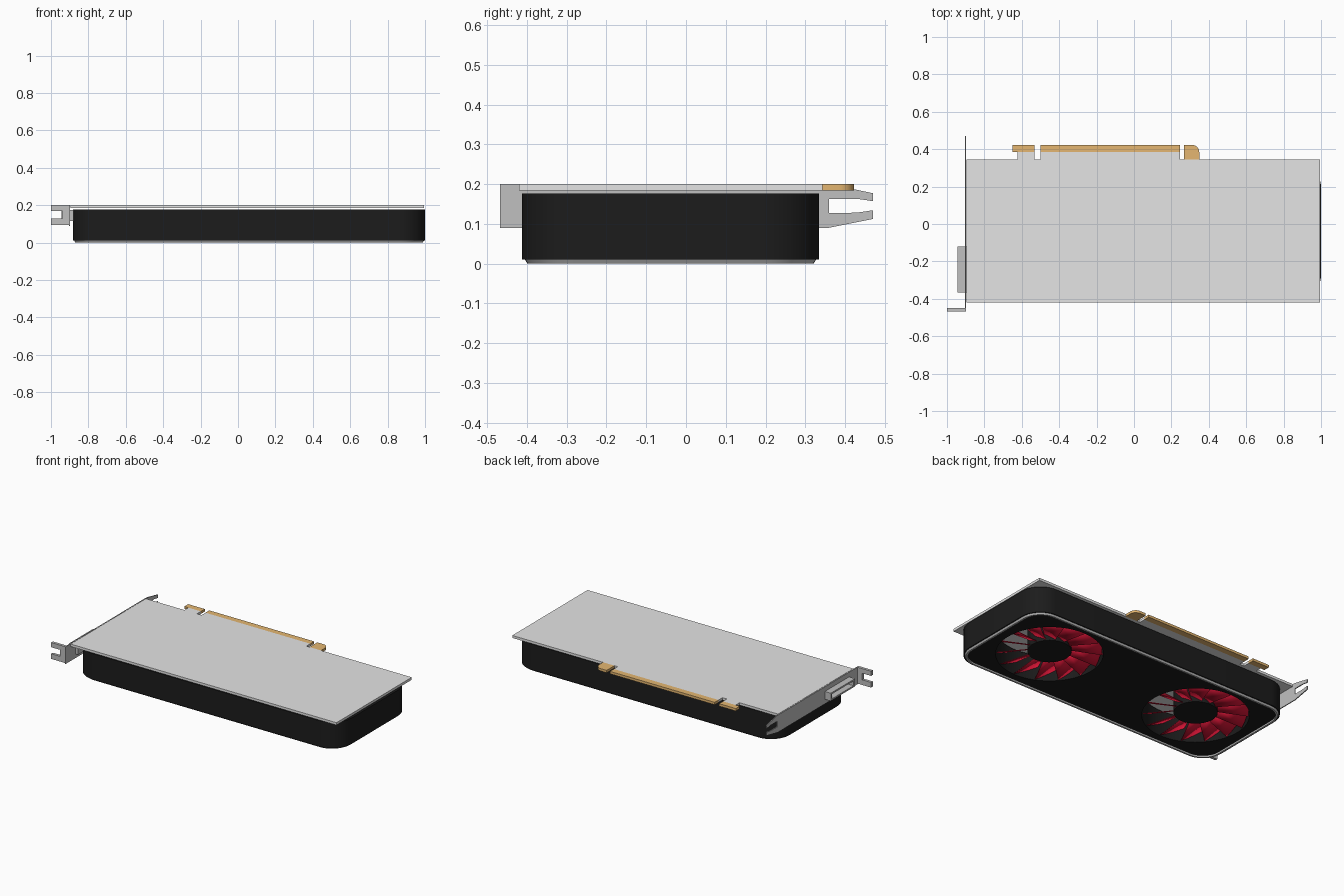
import bpy, bmesh
from math import sin, cos, tan, pi, radians
from mathutils import Vector

cube = bpy.data.objects.get("Cube")
if cube:
    bpy.data.objects.remove(cube, do_unlink=True)


def material(name, rgb):
    m = bpy.data.materials.new(name)
    m.use_nodes = True
    m.diffuse_color = (*rgb, 1)
    m.node_tree.nodes["Principled BSDF"].inputs["Base Color"].default_value = (*rgb, 1)
    return m


BOARD = material("light grey", (0.78, 0.78, 0.78))
STEEL = material("bracket grey", (0.53, 0.53, 0.53))
BLACK = material("shroud black", (0.0115, 0.0115, 0.0115))
RED = material("blade red", (0.75, 0.008, 0.04))
GOLD = material("contact gold", (0.78, 0.47, 0.165))
parts = []


def finish(name, bm, mat):
    bmesh.ops.recalc_face_normals(bm, faces=bm.faces)
    mesh = bpy.data.meshes.new(name)
    bm.to_mesh(mesh)
    bm.free()
    mesh.materials.append(mat)
    ob = bpy.data.objects.new(name, mesh)
    bpy.context.collection.objects.link(ob)
    parts.append(ob)
    return ob


def rect(x0, x1, y0, y1):
    return [(x0, y0), (x1, y0), (x1, y1), (x0, y1)]


def circle(cx, cy, r, n=64):
    return [(cx + r * cos(2 * pi * i / n), cy + r * sin(2 * pi * i / n)) for i in range(n)]


def rounded(x0, x1, y0, y1, r, n=10):
    corners = [(x1 - r, y1 - r), (x0 + r, y1 - r), (x0 + r, y0 + r), (x1 - r, y0 + r)]
    return [(cx + r * cos(pi / 2 * (q + i / n)), cy + r * sin(pi / 2 * (q + i / n)))
            for q, (cx, cy) in enumerate(corners) for i in range(n + 1)]


def shroud_outline(inset):
    return rounded(-0.882 + inset, 1.0 - inset, -0.412 + inset, 0.334 - inset, 0.14 - inset)


def prism(name, outlines, lo, hi, mat, axis="z"):
    """Extrude an outline, with optional hole outlines, along an axis."""
    place = {"z": lambda a, b, c: (a, b, c),
             "x": lambda a, b, c: (c, a, b),
             "y": lambda a, b, c: (a, c, b)}[axis]
    bm = bmesh.new()
    edges = []
    for loop in outlines:
        vs = [bm.verts.new(place(a, b, lo)) for a, b in loop]
        edges += [bm.edges.new((vs[i - 1], vs[i])) for i in range(len(vs))]
    if len(outlines) == 1:
        bm.faces.new(vs)
    else:
        bmesh.ops.triangle_fill(bm, edges=edges, use_beauty=True)
    new = bmesh.ops.extrude_face_region(bm, geom=bm.faces[:])["geom"]
    shift = Vector(place(0, 0, hi - lo))
    bmesh.ops.translate(bm, vec=shift, verts=[g for g in new if isinstance(g, bmesh.types.BMVert)])
    return finish(name, bm, mat)


# Circuit board with the edge tabs
Z0, Z1 = 0.184, 0.2
BACK, MID, TIP = 0.344, 0.384, 0.423
prism("circuit_board", [[
    (-0.895, -0.42), (0.994, -0.42), (0.994, BACK), (0.245, BACK), (0.245, MID), (-0.5, MID),
    (-0.5, BACK), (-0.532, BACK), (-0.532, MID), (-0.622, MID), (-0.622, BACK), (-0.895, BACK)]],
    Z0, Z1, BOARD)

# Gold edge contacts
prism("small_contact", [rect(-0.65, -0.532, MID, TIP)], Z0, Z1, GOLD)
prism("main_contact", [rect(-0.5, 0.245, MID, TIP)], Z0, Z1, GOLD)
arc = [(0.31 + 0.039 * cos(pi / 2 * i / 8), MID + 0.039 * sin(pi / 2 * i / 8)) for i in range(9)]
prism("end_contact", [[(0.268, BACK), (0.349, BACK)] + arc + [(0.268, TIP)]], Z0, Z1, GOLD)

# Shroud with two fan openings
FAN_Y, FAN_R, HUB_R = -0.034, 0.308, 0.126
FANS = {"left": 0.602, "right": -0.488}
prism("shroud", [shroud_outline(0)] + [circle(x, FAN_Y, FAN_R) for x in FANS.values()],
      0.01, 0.176, BLACK)

# Bevelled trim around the shroud face
bm = bmesh.new()
loops = [[bm.verts.new((x, y, z)) for x, y in shroud_outline(inset)]
         for inset, z in ((0.006, 0.011), (0.013, 0.0), (0.024, 0.0), (0.024, 0.011))]
for a, b in zip(loops, loops[1:] + loops[:1]):
    for i in range(len(a)):
        bm.faces.new((a[i - 1], a[i], b[i], b[i - 1]))
finish("shroud_trim", bm, STEEL)

# Fans: hub and flat, pitched, fan-shaped blades
BLADES, HALF, PITCH = 14, radians(14.5), tan(radians(29))
for side, x in FANS.items():
    prism(side + "_fan_hub", [circle(x, FAN_Y, HUB_R, 48)], 0.028, 0.176, BLACK)
    bm = bmesh.new()
    for k in range(BLADES):
        mid = 2 * pi * k / BLADES
        rim = [(FAN_R - 0.006, HALF * t) for t in (-1, -0.5, 0, 0.5, 1)]
        root = [(HUB_R - 0.01, HALF), (HUB_R - 0.01, -HALF)]
        bm.faces.new([bm.verts.new((x + r * cos(mid + a), FAN_Y + r * sin(mid + a),
                                    0.054 - PITCH * r * sin(a))) for r, a in rim + root])
    blades = finish(side + "_fan_blades", bm, RED)
    solid = blades.modifiers.new("thickness", "SOLIDIFY")
    solid.thickness = 0.004
    solid.offset = 0

# Mounting bracket with forked end
prism("bracket_plate", [[
    (-0.468, 0.09), (0.36, 0.09), (0.47, 0.112), (0.47, 0.134), (0.43, 0.128), (0.36, 0.127),
    (0.36, 0.163), (0.43, 0.163), (0.47, 0.157), (0.47, 0.177), (0.36, 0.2), (-0.468, 0.2)]],
    -0.903, -0.897, STEEL, "x")

# Bent screw tab with open slot
prism("bracket_tab", [[
    (-1.0, 0.095), (-0.9, 0.095), (-0.9, 0.2), (-1.0, 0.2), (-1.0, 0.17),
    (-0.937, 0.17), (-0.937, 0.128), (-1.0, 0.128)]], -0.468, -0.45, STEEL, "y")

# Display port: hollow frame outside, body inside
prism("port_frame", [rect(-0.366, -0.12, 0.12, 0.17), rect(-0.351, -0.135, 0.13, 0.16)],
      -0.945, -0.902, STEEL, "x")
prism("port_body", [rect(-0.366, -0.12, 0.115, 0.175)], -0.898, -0.88, STEEL, "x")

# Smooth the curved sides, keep sharp edges
bpy.ops.object.select_all(action="DESELECT")
for ob in parts:
    ob.select_set(True)
bpy.context.view_layer.objects.active = parts[0]
bpy.ops.object.shade_smooth_by_angle(angle=radians(30))
